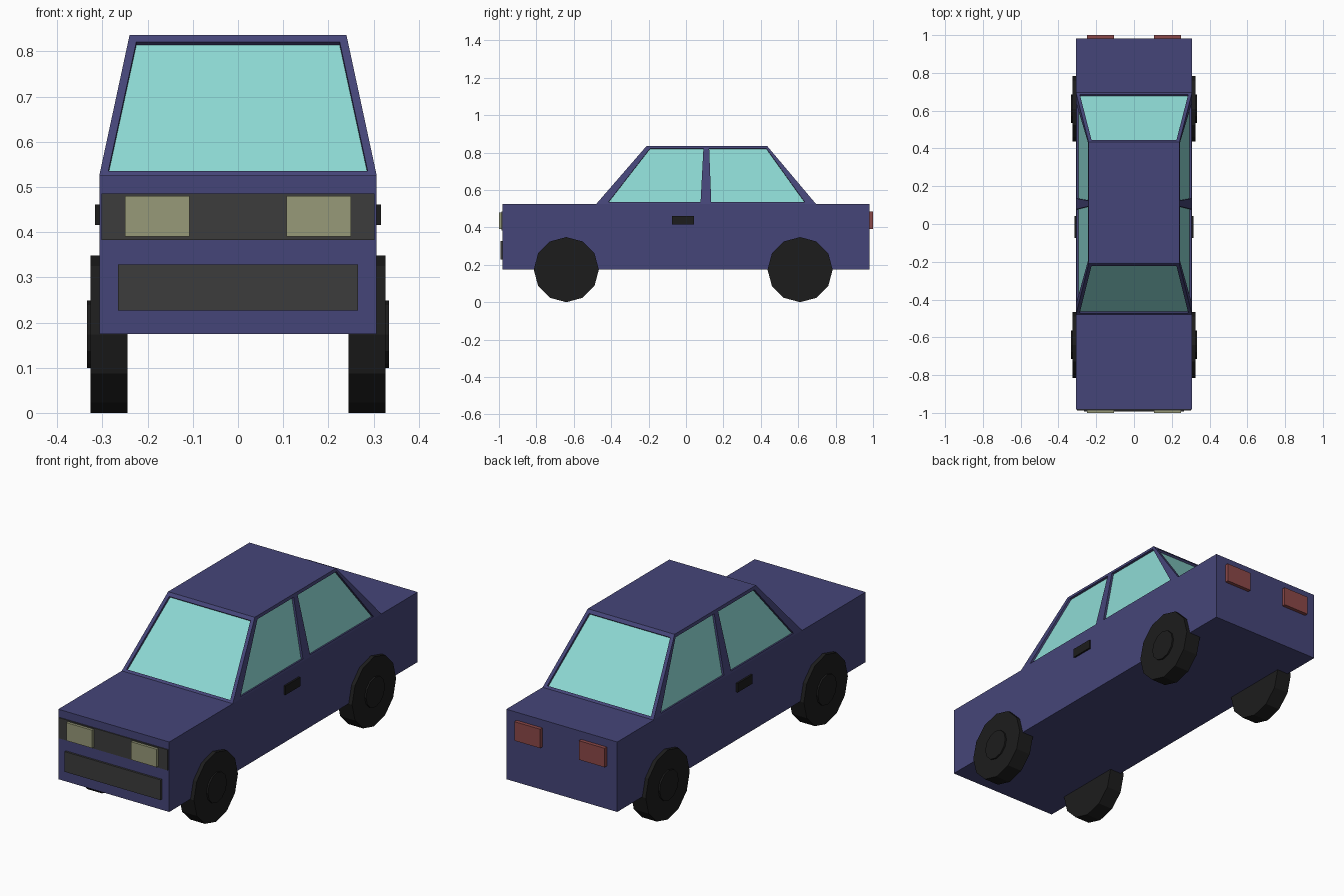
import bpy, bmesh
from math import pi
from mathutils import Vector

if "Cube" in bpy.data.objects:
    bpy.data.objects.remove(bpy.data.objects["Cube"])


def material(name, rgb):
    m = bpy.data.materials.new(name)
    m.diffuse_color = (*rgb, 1)
    m.use_nodes = True
    m.node_tree.nodes["Principled BSDF"].inputs["Base Color"].default_value = m.diffuse_color
    return m


PAINT = material("blue paint", (0.06, 0.06, 0.19))
GLASS = material("glass", (0.27, 0.70, 0.66))
DARK = material("dark trim", (0.045, 0.045, 0.045))
BLACK = material("rubber", (0.012, 0.012, 0.012))
LAMP = material("headlight", (0.31, 0.32, 0.19))
RED = material("taillight", (0.26, 0.065, 0.065))


def finish(bm, name, mat):
    bmesh.ops.recalc_face_normals(bm, faces=bm.faces[:])
    me = bpy.data.meshes.new(name)
    bm.to_mesh(me)
    bm.free()
    ob = bpy.data.objects.new(name, me)
    bpy.context.collection.objects.link(ob)
    if mat:
        me.materials.append(mat)
    return ob


def loft(bm, a, b):
    """Closed solid between two matching loops."""
    va, vb = [bm.verts.new(p) for p in a], [bm.verts.new(p) for p in b]
    bm.faces.new(va)
    bm.faces.new(vb)
    for i in range(len(a)):
        j = (i + 1) % len(a)
        bm.faces.new((va[i], va[j], vb[j], vb[i]))


def rect(x0, x1, y0, y1, z):
    return [(x0, y0, z), (x1, y0, z), (x1, y1, z), (x0, y1, z)]


def box(name, x0, x1, y0, y1, z0, z1, mat):
    bm = bmesh.new()
    loft(bm, rect(x0, x1, y0, y1, z0), rect(x0, x1, y0, y1, z1))
    return finish(bm, name, mat)


# Lower body
W, Z0, Z1, ZT = 0.307, 0.175, 0.525, 0.836
box("body", -W, W, -0.982, 0.982, Z0, Z1, PAINT)

# Tapered cabin
WT, F0, F1, R0, R1 = 0.24, -0.48, -0.21, 0.695, 0.433
bm = bmesh.new()
loft(bm, rect(-W, W, F0, R0, Z1), rect(-WT, WT, F1, R1, ZT))
cabin = finish(bm, "cabin", PAINT)


def slope(a, b, z):
    return a + (b - a) * (z - Z1) / (ZT - Z1)


# Window outlines lying on the sloping cabin faces
LO, HI = 0.535, 0.821
windows = {}
for name, a, b in (("windshield", F0, F1), ("rear_window", R0, R1)):
    windows[name] = [Vector((x, slope(a, b, z), z)) for x, z in
                     ((-0.287, LO), (0.287, LO), (0.225, HI), (-0.225, HI))]
for s, side in ((1, "left"), (-1, "right")):
    for name, ys in (("front", (-0.415, 0.078, 0.093, -0.193)),
                     ("rear", (0.135, 0.635, 0.43, 0.124))):
        windows[f"{side}_{name}_window"] = [
            Vector((s * slope(W, WT, z), y, z)) for y, z in zip(ys, (LO, LO, HI, HI))]

# Cut shallow window recesses and set a glass pane in each
DEPTH = 0.012
cut = bmesh.new()
for name, pts in windows.items():
    n = (pts[1] - pts[0]).cross(pts[3] - pts[0]).normalized()
    if n.z < 0:
        n = -n
    loft(cut, [p - n * DEPTH for p in pts], [p + n * 0.02 for p in pts])
    bm = bmesh.new()
    loft(bm, [p - n * (DEPTH + 0.004) for p in pts], [p - n * (DEPTH - 0.001) for p in pts])
    finish(bm, name, GLASS)
cutter = finish(cut, "window_cutter", None)
cutter.hide_render = True
mod = cabin.modifiers.new("windows", 'BOOLEAN')
mod.object = cutter
mod.operation = 'DIFFERENCE'
mod.solver = 'EXACT'
bpy.context.view_layer.objects.active = cabin
bpy.ops.object.modifier_apply(modifier=mod.name)
bpy.data.objects.remove(cutter)

# Nose trim
box("grille", -0.302, 0.302, -0.987, -0.975, 0.383, 0.486, DARK)
box("bumper_panel", -0.266, 0.266, -0.992, -0.975, 0.227, 0.328, DARK)


def wheel_disc(name, x0, x1, y, r):
    bpy.ops.mesh.primitive_cylinder_add(
        vertices=12, radius=r, depth=abs(x1 - x0),
        location=((x0 + x1) / 2, y, 0.174), rotation=(0, pi / 2, 0))
    ob = bpy.context.object
    ob.name = name
    ob.data.materials.append(BLACK)


# Lights, door handles and wheels on both sides
for s, side in ((1, "left"), (-1, "right")):
    xa, xb = sorted((s * 0.107, s * 0.25))
    box(f"{side}_headlight", xa, xb, -1.0, -0.975, 0.39, 0.48, LAMP)
    box(f"{side}_taillight", xa, xb, 0.975, 1.0, 0.39, 0.485, RED)
    xa, xb = sorted((s * 0.30, s * 0.316))
    box(f"{side}_door_handle", xa, xb, -0.075, 0.042, 0.416, 0.461, BLACK)
    for end, y in (("front", -0.64), ("rear", 0.61)):
        wheel_disc(f"{side}_{end}_wheel", s * 0.244, s * 0.326, y, 0.174)
        wheel_disc(f"{side}_{end}_hub", s * 0.32, s * 0.334, y, 0.075)
